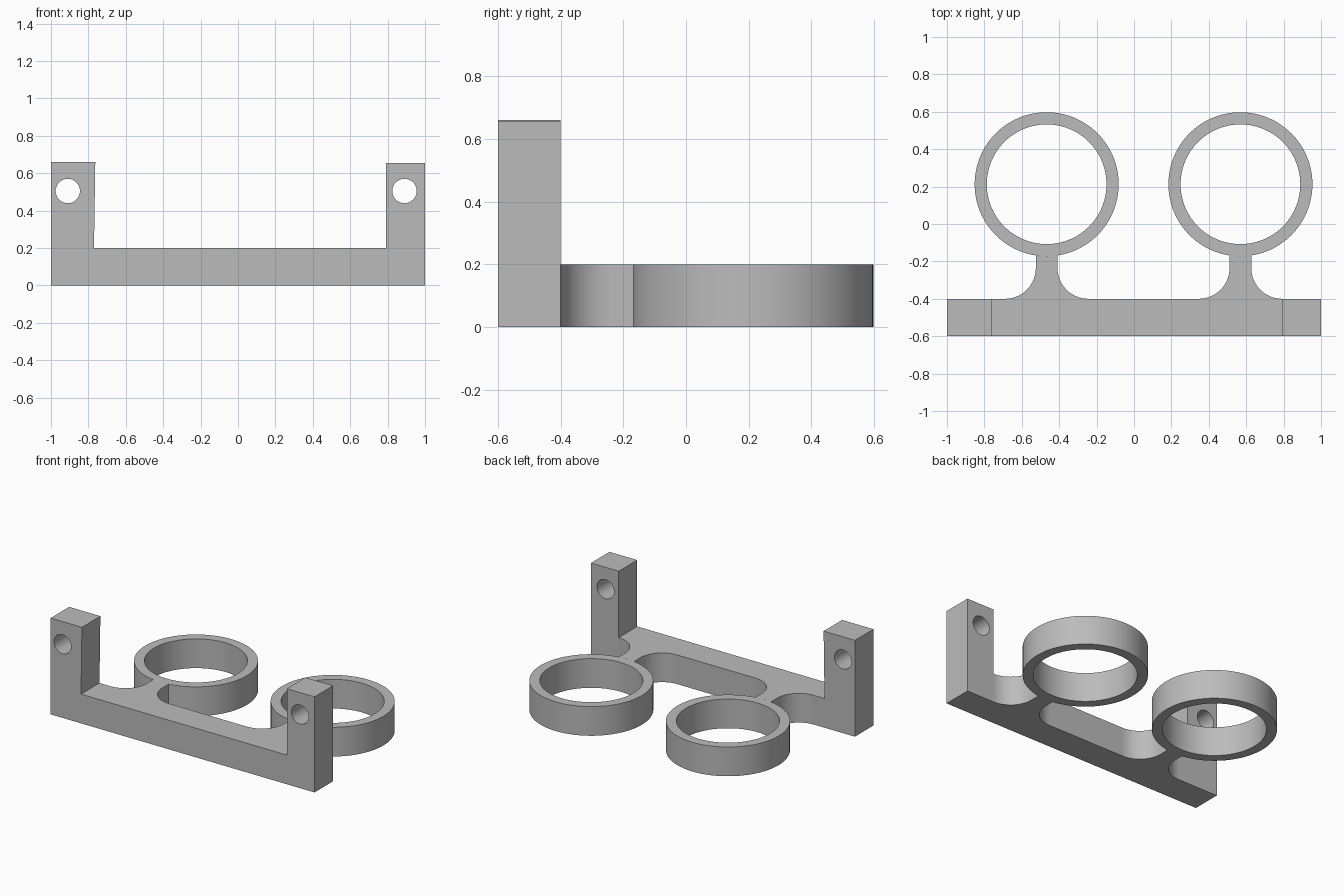
import bpy
import bmesh
from math import sin, cos, asin, pi, tau, radians
from mathutils import Vector, Matrix

old = bpy.data.objects.get("Cube")
if old:
    bpy.data.objects.remove(old, do_unlink=True)

# One plain grey for the whole bracket
grey = bpy.data.materials.new("plain_grey")
grey.use_nodes = True
colour = (0.5, 0.5, 0.5, 1)
grey.diffuse_color = colour
grey.node_tree.nodes["Principled BSDF"].inputs["Base Color"].default_value = colour

THICK = 0.2                   # height of rings and rail
RAIL_FRONT, RAIL_BACK = -0.6, -0.4
RING_Y, R_OUT, R_IN = 0.2125, 0.385, 0.32
NECK, FILLET = 0.058, 0.165   # neck half width and root fillet radius


def finish(name, bm):
    bmesh.ops.recalc_face_normals(bm, faces=bm.faces)
    mesh = bpy.data.meshes.new(name)
    bm.to_mesh(mesh)
    bm.free()
    mesh.materials.append(grey)
    obj = bpy.data.objects.new(name, mesh)
    bpy.context.collection.objects.link(obj)
    return obj


def prism(name, points, vector):
    """Extrude a closed outline along a vector."""
    bm = bmesh.new()
    face = bm.faces.new([bm.verts.new(p) for p in points])
    new = bmesh.ops.extrude_face_region(bm, geom=[face])["geom"]
    verts = [g for g in new if isinstance(g, bmesh.types.BMVert)]
    bmesh.ops.translate(bm, verts=verts, vec=Vector(vector))
    return finish(name, bm)


def smooth(obj):
    bpy.ops.object.select_all(action="DESELECT")
    obj.select_set(True)
    bpy.context.view_layer.objects.active = obj
    bpy.ops.object.shade_smooth_by_angle(angle=radians(30))


# U-shaped frame: rail with an upright post at each end
outline = [(-1, 0), (1, 0), (1, 0.655), (0.79, 0.655), (0.79, THICK),
           (-0.77, THICK), (-0.763, 0.66), (-1, 0.66)]
frame = prism("frame", [(x, RAIL_FRONT, z) for x, z in outline],
              (0, RAIL_BACK - RAIL_FRONT, 0))

# Screw holes through the posts
for side, x in (("right", -0.91), ("left", 0.89)):
    bm = bmesh.new()
    bmesh.ops.create_cone(bm, cap_ends=True, segments=48, radius1=0.065,
                          radius2=0.065, depth=0.6,
                          matrix=Matrix.Translation((x, -0.5, 0.505))
                          @ Matrix.Rotation(pi / 2, 4, "X"))
    cutter = finish(side + "_hole_cutter", bm)
    cutter.hide_render = True
    cutter.hide_set(True)
    cutter.display_type = "WIRE"
    mod = frame.modifiers.new(side + "_hole", "BOOLEAN")
    mod.operation = "DIFFERENCE"
    mod.solver = "EXACT"
    mod.object = cutter

# Apply the holes and drop the cutters
bpy.context.view_layer.objects.active = frame
for mod in list(frame.modifiers):
    cutter = mod.object
    bpy.ops.object.modifier_apply(modifier=mod.name)
    bpy.data.objects.remove(cutter, do_unlink=True)
smooth(frame)


def ring(name, x):
    """Spin a rectangular section round the ring centre."""
    bm = bmesh.new()
    section = [(R_IN, 0), (R_OUT, 0), (R_OUT, THICK), (R_IN, THICK)]
    verts = [bm.verts.new((x + r, RING_Y, z)) for r, z in section]
    edges = [bm.edges.new((verts[i], verts[i - 1])) for i in range(4)]
    bmesh.ops.spin(bm, geom=verts + edges, cent=(x, RING_Y, 0), axis=(0, 0, 1),
                   angle=tau, steps=96, use_merge=True)
    bmesh.ops.remove_doubles(bm, verts=bm.verts, dist=1e-4)
    smooth(finish(name, bm))


def neck(name, x):
    """Flared neck from the rail to the outside of the ring."""
    half = []
    for i in range(17):       # fillet from rail up to the straight neck
        a = pi / 2 * i / 16
        half.append((NECK + FILLET * (1 - sin(a)), RAIL_BACK + FILLET * (1 - cos(a))))
    spread = asin(NECK / R_OUT)
    for i in range(5):        # follow the ring wall to the centre line
        a = spread * (1 - i / 4)
        half.append((R_OUT * sin(a), RING_Y - R_OUT * cos(a)))
    points = half + [(-u, v) for u, v in reversed(half[:-1])]
    smooth(prism(name, [(x + u, v, 0) for u, v in points], (0, 0, THICK)))


# Two ring holders
for side, x in (("right", -0.467), ("left", 0.569)):
    ring(side + "_ring", x)
    neck(side + "_neck", x)
